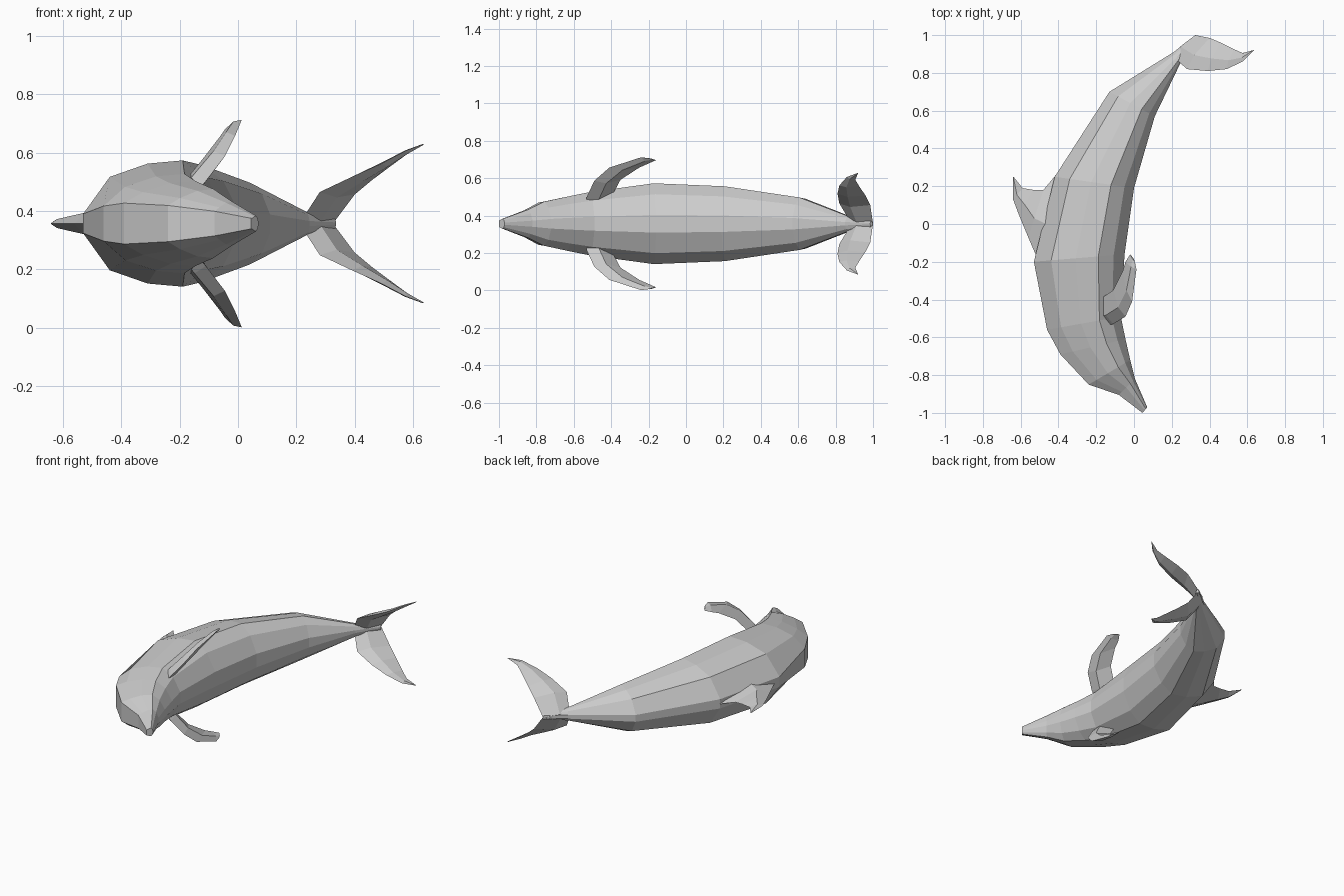
import bpy, bmesh
from mathutils import Vector

CZ = 0.357  # height of the symmetry plane


def finish(bm, name):
    bmesh.ops.remove_doubles(bm, verts=bm.verts, dist=0.0005)
    bmesh.ops.recalc_face_normals(bm, faces=bm.faces)
    me = bpy.data.meshes.new(name)
    bm.to_mesh(me)
    bm.free()
    ob = bpy.data.objects.new(name, me)
    bpy.context.collection.objects.link(ob)
    return ob


def loft(rings, name):
    """Skin closed rings of equal length and cap both ends."""
    bm = bmesh.new()
    vs = [[bm.verts.new(p) for p in r] for r in rings]
    n = len(vs[0])
    for a, b in zip(vs, vs[1:]):
        for i in range(n):
            j = (i + 1) % n
            bm.faces.new((a[i], a[j], b[j], b[i]))
    bm.faces.new(vs[0])
    bm.faces.new(vs[-1])
    return finish(bm, name)


def foil(lead, trail, thick, name, side=1):
    """Lens-section fin between a leading and a trailing edge."""
    L = [Vector((x, y, CZ + side * z)) for x, y, z in lead]
    T = [Vector((x, y, CZ + side * z)) for x, y, z in trail]
    nrm = (L[-2] - L[0]).cross(T[1] - L[1]).normalized()
    rings = []
    for a, b, t in zip(L, T, thick):
        m = a.lerp(b, 0.4)
        rings.append([a, m + nrm * t, b, m - nrm * t])
    return loft(rings, name)


# body: back point, belly point, half width, half width of the back ridge
stations = [
    ((0.045, -1.00), (0.07, -0.97), 0.026, 0.018),
    ((-0.08, -0.905), (0.005, -0.82), 0.075, 0.042),
    ((-0.24, -0.85), (-0.02, -0.72), 0.118, 0.062),
    ((-0.39, -0.69), (-0.045, -0.61), 0.145, 0.070),
    ((-0.46, -0.56), (-0.07, -0.49), 0.170, 0.060),
    ((-0.53, -0.20), (-0.05, -0.16), 0.216, 0.033),
    ((-0.42, 0.25), (0.00, 0.19), 0.200, 0.030),
    ((-0.13, 0.70), (0.11, 0.57), 0.140, 0.022),
    ((0.21, 0.91), (0.245, 0.85), 0.040, 0.012),
    ((0.325, 1.00), (0.335, 0.985), 0.018, 0.010),
]
section = [(0.19, 0.74), (0.46, 0.95), (0.71, 1.0), (0.88, 0.73), (1.0, 0.22)]
rings = []
for d, b, w, ridge in stations:
    d, b = Vector(d), Vector(b)
    half = [(d, ridge)] + [(d.lerp(b, t), max(f * w, ridge if t < .5 else 0)) for t, f in section]
    rings.append([(p.x, p.y, CZ + h) for p, h in half] +
                 [(p.x, p.y, CZ - h) for p, h in reversed(half)])
loft(rings, "body")

# back fin
foil([(-0.50, -0.21, 0), (-0.56, -0.07, 0), (-0.61, 0.05, 0), (-0.64, 0.13, 0), (-0.64, 0.25, 0)],
     [(-0.38, 0.30, 0), (-0.48, 0.18, 0), (-0.53, 0.18, 0), (-0.59, 0.19, 0), (-0.638, 0.25, 0)],
     [0.05, 0.036, 0.025, 0.015, 0.002], "back_fin")

# paired flippers and tail flukes
for side, tag in ((1, "upper"), (-1, "lower")):
    foil([(-0.15, -0.54, 0.10), (-0.11, -0.53, 0.145), (-0.045, -0.49, 0.23), (-0.01, -0.41, 0.30),
          (0.013, -0.24, 0.355), (0.005, -0.20, 0.35)],
         [(-0.20, -0.40, 0.11), (-0.17, -0.39, 0.16), (-0.11, -0.35, 0.235), (-0.06, -0.25, 0.30),
          (-0.045, -0.20, 0.322), (-0.02, -0.16, 0.34)],
         [0.028, 0.026, 0.022, 0.018, 0.01, 0.004], "flipper_" + tag, side)
    foil([(0.21, 0.885, 0.0), (0.28, 0.82, 0.108), (0.39, 0.81, 0.16), (0.49, 0.82, 0.205),
          (0.575, 0.86, 0.25), (0.635, 0.92, 0.272)],
         [(0.325, 1.0, 0.0), (0.40, 0.985, 0.10), (0.46, 0.96, 0.15), (0.53, 0.925, 0.202),
          (0.575, 0.905, 0.235), (0.633, 0.92, 0.27)],
         [0.022, 0.02, 0.016, 0.012, 0.008, 0.002], "tail_fluke_" + tag, side)
